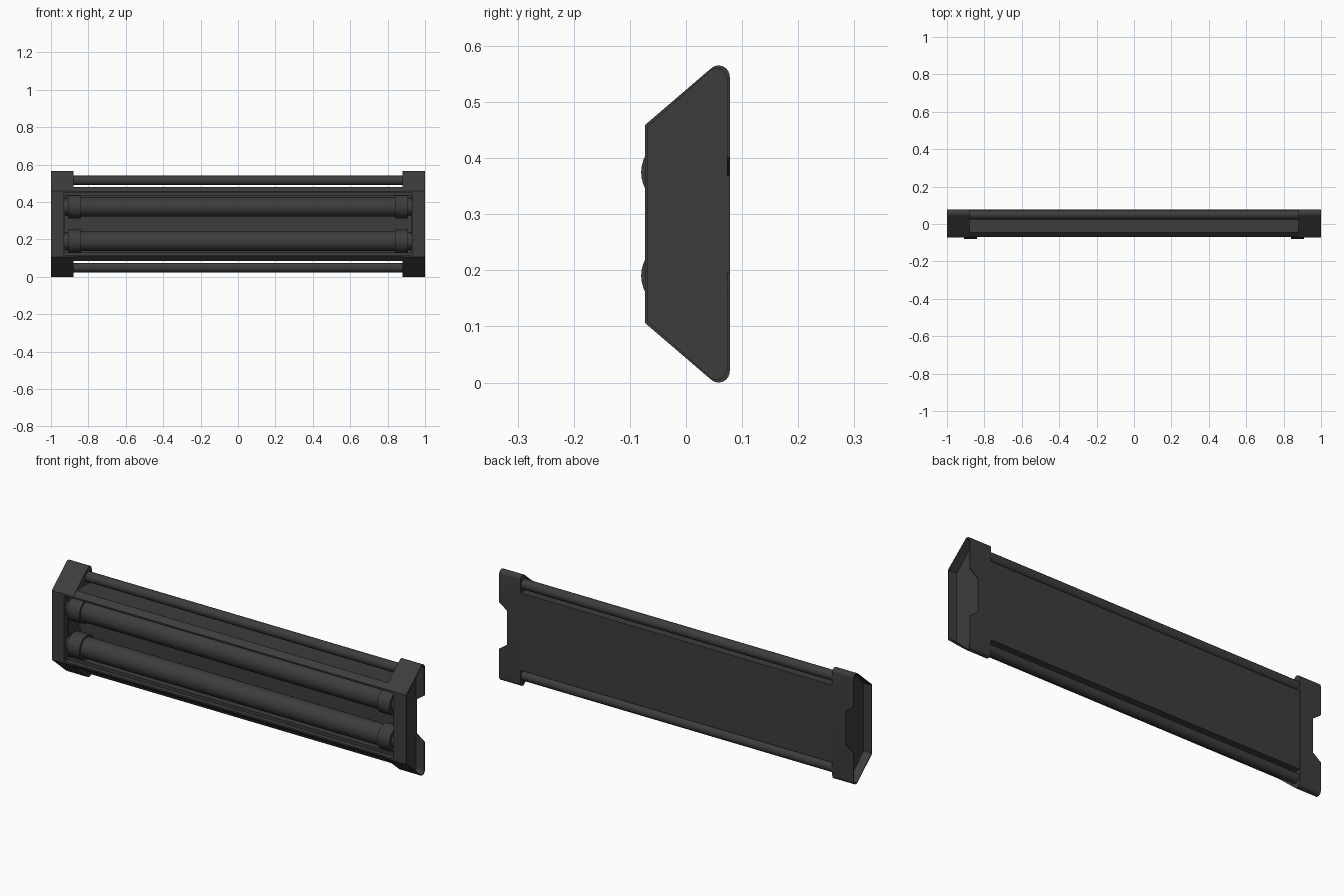
import bpy
import bmesh
import math
from mathutils import Matrix

if "Cube" in bpy.data.objects:
    bpy.data.objects.remove(bpy.data.objects["Cube"])

MID = 0.2825   # mid height of the fixture

dark_grey = bpy.data.materials.new("dark_grey")
dark_grey.use_nodes = True
COLOUR = (0.046, 0.046, 0.046, 1)
dark_grey.diffuse_color = COLOUR
dark_grey.node_tree.nodes["Principled BSDF"].inputs["Base Color"].default_value = COLOUR


def finish(name, bm):
    bmesh.ops.recalc_face_normals(bm, faces=bm.faces)
    mesh = bpy.data.meshes.new(name)
    bm.to_mesh(mesh)
    bm.free()
    mesh.materials.append(dark_grey)
    obj = bpy.data.objects.new(name, mesh)
    bpy.context.collection.objects.link(obj)
    return obj


def select(obj):
    bpy.ops.object.select_all(action='DESELECT')
    obj.select_set(True)
    bpy.context.view_layer.objects.active = obj


def smooth(obj):
    select(obj)
    bpy.ops.object.shade_smooth_by_angle(angle=math.radians(35))


def prism(name, points, vector):
    """Extrude a closed 3D outline along a vector."""
    bm = bmesh.new()
    face = bm.faces.new([bm.verts.new(p) for p in points])
    ext = bmesh.ops.extrude_face_region(bm, geom=[face])
    moved = [v for v in ext["geom"] if isinstance(v, bmesh.types.BMVert)]
    bmesh.ops.translate(bm, verts=moved, vec=vector)
    return finish(name, bm)


def along_x(name, profile, x0, x1):
    return prism(name, [(x0, y, z) for y, z in profile], (x1 - x0, 0, 0))


def rod(name, x0, x1, y, z, radius, sides=32):
    bm = bmesh.new()
    bmesh.ops.create_cone(bm, cap_ends=True, segments=sides, radius1=radius,
                          radius2=radius, depth=abs(x1 - x0))
    bmesh.ops.rotate(bm, verts=bm.verts, matrix=Matrix.Rotation(math.pi / 2, 3, 'Y'))
    bmesh.ops.translate(bm, verts=bm.verts, vec=((x0 + x1) / 2, y, z))
    obj = finish(name, bm)
    smooth(obj)
    return obj


def box(name, x0, x1, y0, y1, z0, z1):
    return along_x(name, [(y0, z0), (y1, z0), (y1, z1), (y0, z1)], x0, x1)


def cut(obj, cutter):
    select(obj)
    mod = obj.modifiers.new("cut", 'BOOLEAN')
    mod.operation = 'DIFFERENCE'
    mod.solver = 'EXACT'
    mod.object = cutter
    bpy.ops.object.modifier_apply(modifier=mod.name)


def remove(obj):
    bpy.data.objects.remove(obj)


def mirrored(upper):
    """Close a half profile by reflecting it about the mid height."""
    return upper + [(y, 2 * MID - z) for y, z in reversed(upper)]


# End housing profile: trapezoid with rounded back corners
corner = [(0.058 + 0.02 * math.cos(math.radians(a)), 0.545 + 0.02 * math.sin(math.radians(a)))
          for a in range(0, 136, 15)]
cap_profile = mirrored(corner + [(-0.073, 0.459)])
hollow_profile = [(0.0025 + (y - 0.0025) * 0.93, MID + (z - MID) * 0.98)
                  for y, z in cap_profile]

# Front opening, stepped slightly inward
opening = box("opening_cutter", -0.93, 0.93, -0.2, -0.045, 0.115, 0.45)
trough = box("trough_cutter", -0.925, 0.925, -0.2, 0.04, 0.13, 0.435)

# Main body
body = along_x("main_body", mirrored([(0.077, 0.48), (-0.046, 0.48), (-0.07, 0.457)]),
               -0.88, 0.88)
for cutter in (opening, trough):
    cut(body, cutter)

# End housings with hollow outer side and notched back wall
for side, label in ((1, "left"), (-1, "right")):
    cap = along_x(label + "_end_housing", cap_profile, side * 0.88, side)
    hollow = along_x("hollow_cutter", hollow_profile, side * 0.955, side * 1.1)
    notch = prism("notch_cutter",
                  [(side * x, 0.06, MID + h) for x, h in
                   ((0.955, 0.086), (1.01, 0.126), (1.01, -0.126), (0.955, -0.086))],
                  (0, 0.1, 0))
    for cutter in (opening, trough, hollow, notch):
        cut(cap, cutter)
    remove(hollow)
    remove(notch)
    smooth(cap)

remove(opening)
remove(trough)

# Guard rails, lamp tubes and their holders
for sign, level in ((1, "upper"), (-1, "lower")):
    rod(level + "_rail", -0.89, 0.89, 0.05, MID + sign * 0.233, 0.025)
    z = MID + sign * 0.092
    y = -0.018
    rod(level + "_lamp_tube", -0.85, 0.85, y, z, 0.052)
    for side, label in ((1, "left"), (-1, "right")):
        name = level + "_" + label
        rod(name + "_lamp_collar", side * 0.84, side * 0.91, y, z, 0.062)
        rod(name + "_lamp_socket", side * 0.905, side * 0.93, y, z, 0.046)
        box(name + "_socket_base", side * 0.915, side * 0.928, -0.02, 0.042, z - 0.05, z + 0.05)
